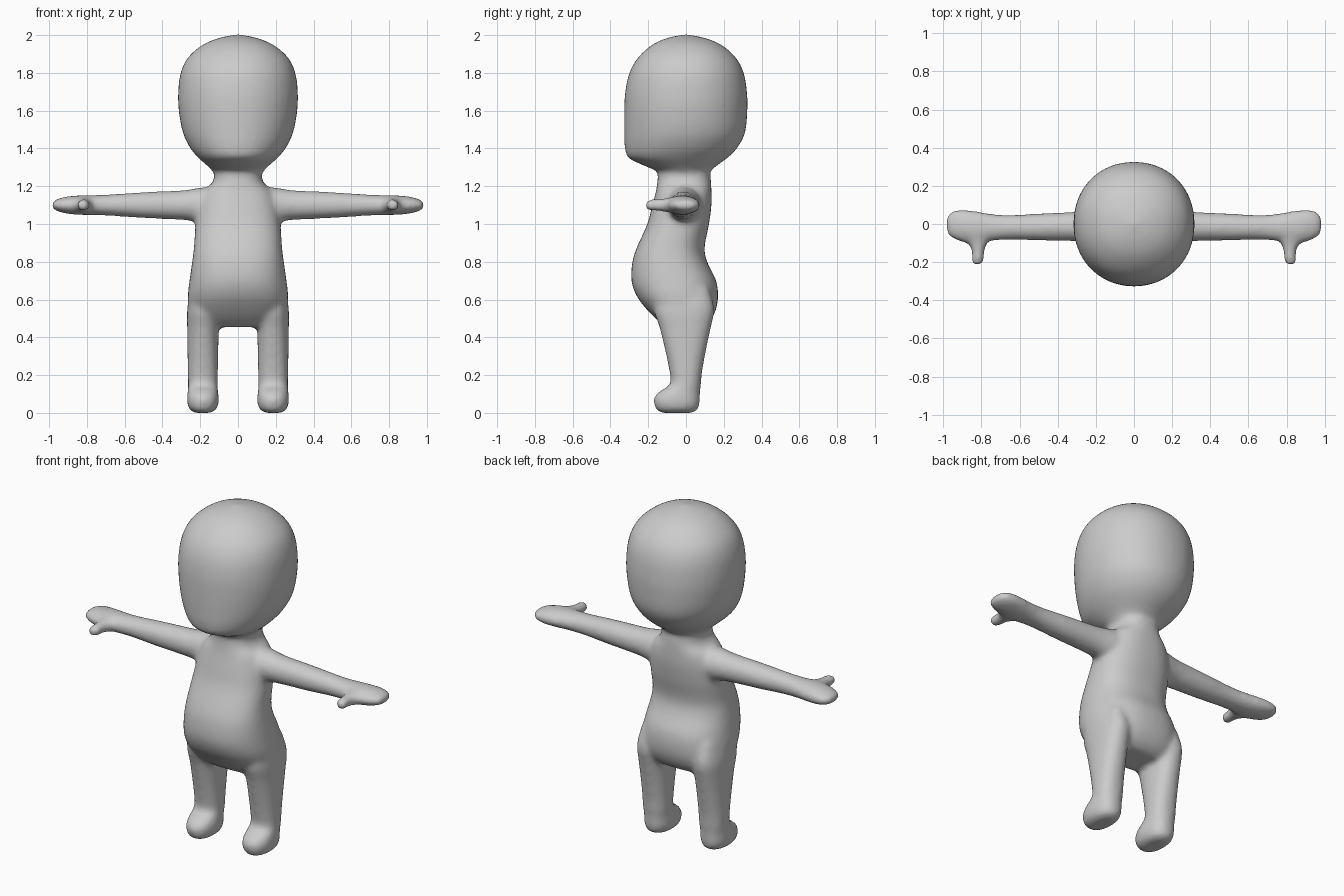
import bpy, bmesh, math
from mathutils import Vector

cube = bpy.data.objects.get("Cube")
if cube:
    bpy.data.objects.remove(cube)

SIDES = 40
STEPS = 6
bm = bmesh.new()


def smooth_keys(keys):
    """Pass a smooth curve through the cross-section keys."""
    pts = [Vector(k) for k in keys]
    result = []
    for i in range(len(pts) - 1):
        p0, p1, p2 = pts[max(i - 1, 0)], pts[i], pts[i + 1]
        p3 = pts[min(i + 2, len(pts) - 1)]
        d = p2[0] - p1[0]
        m1 = (p2 - p0) * (d / (p2[0] - p0[0]))
        m2 = (p3 - p1) * (d / (p3[0] - p1[0]))
        for s in range(STEPS):
            t = s / STEPS
            c = 3 * (p2 - p1) - 2 * m1 - m2
            e = 2 * (p1 - p2) + m1 + m2
            result.append(p1 + t * (m1 + t * (c + t * e)))
    return result + [pts[-1]]


def loft(keys, place, power=2.0):
    """Skin rounded sections; key = (position, half size, low, high)."""
    rings = []
    for t, w, low, high in smooth_keys(keys):
        ring = []
        for i in range(SIDES):
            a = math.tau * i / SIDES
            u, v = [math.copysign(abs(f) ** (2 / power), f)
                    for f in (math.cos(a), math.sin(a))]
            b = (low + high) / 2 + v * (high - low) / 2
            ring.append(bm.verts.new(place(t, u * w, b)))
        rings.append(ring)
    for r, s in zip(rings, rings[1:]):
        for i in range(SIDES):
            j = (i + 1) % SIDES
            bm.faces.new((r[i], r[j], s[j], s[i]))
    bm.faces.new(rings[0])
    bm.faces.new(rings[-1])


def upright(t, a, b):
    return (a, b, t)


# Head: flat face, rounded crown, jaw narrowing to the neck
loft([(1.24, .115, -.13, .12), (1.28, .135, -.155, .13), (1.31, .165, -.225, .165),
      (1.35, .21, -.305, .22), (1.4, .252, -.323, .27), (1.48, .291, -.327, .312),
      (1.6, .314, -.327, .325), (1.7, .317, -.322, .323), (1.8, .304, -.3, .306),
      (1.88, .266, -.255, .265), (1.95, .185, -.177, .185), (1.985, .1, -.1, .1),
      (2.003, .015, -.015, .015)], upright, 2.1)

# Torso: neck, chest, round belly and seat
loft([(.455, .19, -.1, .09), (.49, .235, -.15, .13), (.55, .262, -.21, .16),
      (.62, .266, -.262, .17), (.7, .257, -.289, .16), (.8, .243, -.284, .112),
      (.87, .234, -.263, .098), (1, .225, -.205, .122), (1.1, .21, -.178, .135),
      (1.17, .185, -.16, .135), (1.22, .135, -.152, .133), (1.3, .12, -.145, .125)],
     upright, 2.4)

for side in (1, -1):
    # Leg and foot
    loft([(0, .04, -.13, .035), (.012, .066, -.154, .058), (.05, .083, -.17, .073),
          (.09, .083, -.165, .074), (.12, .08, -.13, .076), (.15, .079, -.085, .079),
          (.22, .08, -.088, .086), (.35, .082, -.115, .11), (.45, .083, -.14, .132),
          (.55, .083, -.17, .15), (.66, .06, -.15, .12)],
         lambda t, a, b: (side * (.186 + a), b, t), 2.3)
    # Arm and flat mitten hand
    loft([(.08, .1, -.11, .09), (.2, .093, -.1, .08), (.28, .08, -.092, .067),
          (.5, .069, -.087, .055), (.66, .058, -.083, .048), (.75, .054, -.09, .054),
          (.84, .052, -.105, .07), (.91, .045, -.093, .077), (.955, .033, -.075, .068),
          (.98, .02, -.05, .045), (.987, .008, -.02, .02)],
         lambda t, a, b: (side * t, b, 1.1 + a))
    # Thumb
    loft([(0, .045, .73, .9), (.075, .042, .755, .885), (.115, .036, .775, .862),
          (.15, .032, .783, .852), (.19, .031, .786, .853), (.21, .024, .796, .846),
          (.218, .008, .81, .83)],
         lambda t, a, b: (side * b, -t, 1.1 + a))

bmesh.ops.recalc_face_normals(bm, faces=bm.faces)
mesh = bpy.data.meshes.new("body")
bm.to_mesh(mesh)
bm.free()
body = bpy.data.objects.new("body", mesh)
bpy.context.collection.objects.link(body)

# Plain grey skin
grey = bpy.data.materials.new("light grey")
grey.use_nodes = True
colour = (.6, .6, .6, 1)
grey.diffuse_color = colour
grey.node_tree.nodes["Principled BSDF"].inputs["Base Color"].default_value = colour
mesh.materials.append(grey)

# Fuse the parts into one skin and soften the joins
fuse = body.modifiers.new("fuse", "REMESH")
fuse.mode = "VOXEL"
fuse.voxel_size = .013
fuse.use_smooth_shade = True
soften = body.modifiers.new("soften", "SMOOTH")
soften.factor = .5
soften.iterations = 14
